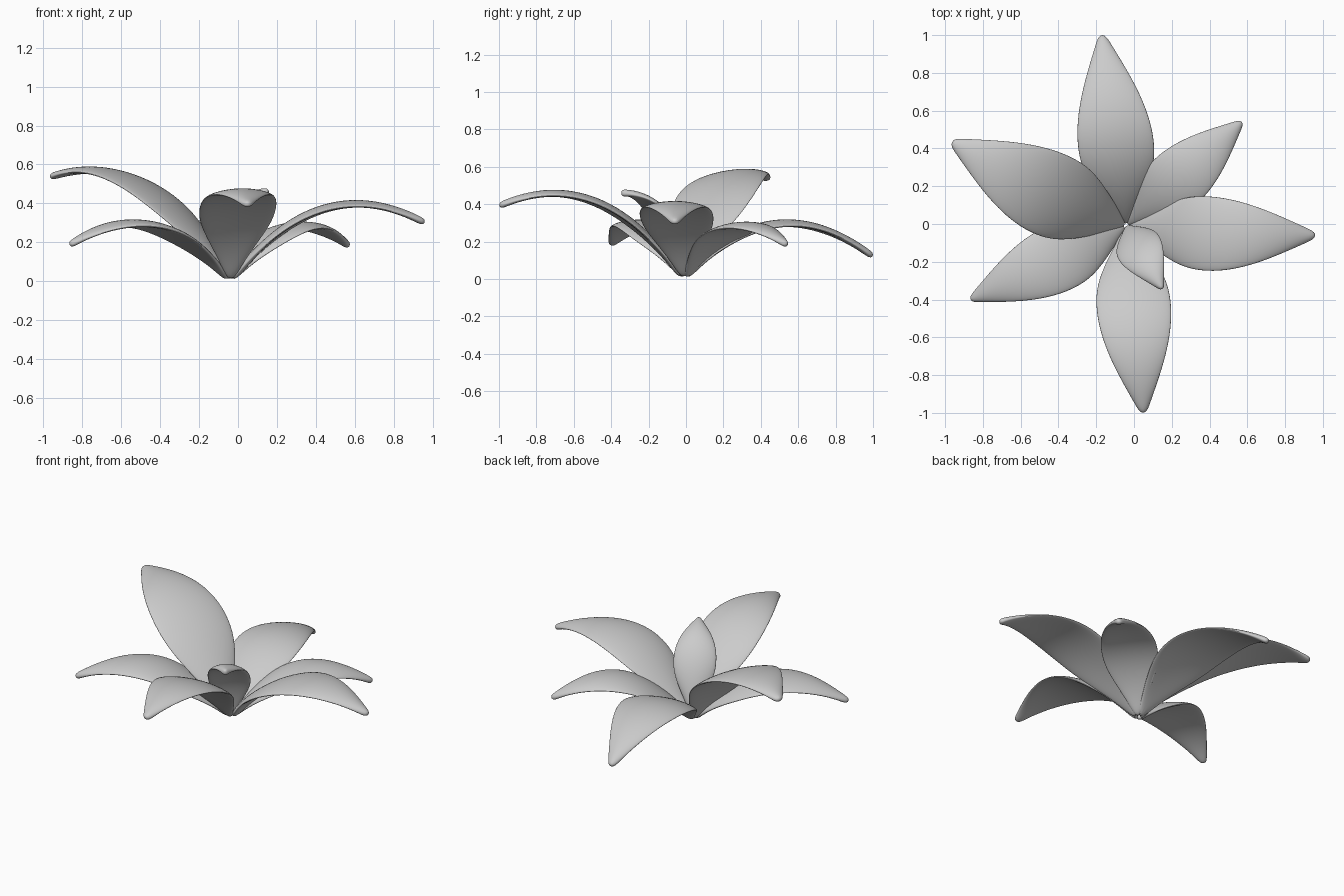
import bpy, bmesh, math
from mathutils import Vector

if "Cube" in bpy.data.objects:
    bpy.data.objects.remove(bpy.data.objects["Cube"])

BASE = Vector((-0.04, -0.01, 0.012))
# Half-width outline shared by every leaf: (position along leaf, fraction of full half-width)
OUTLINE = [(0, .09), (.08, .33), (.18, .65), (.3, .95), (.42, 1.03), (.54, .99),
           (.66, .85), (.77, .65), (.87, .42), (.95, .22), (1, .09)]
RING = 12
THICK = 0.019     # half thickness on the midrib
CAMBER = 0.022    # how far the leaf edges droop below the midrib


def leaf(name, tip, ctrl, half_width, bend=0.0):
    """Arching leaf from the crown to tip (x, y, z); ctrl = (reach fraction, height) of the arch;
    bend = sideways sweep of the middle, positive to the left of the leaf direction."""
    reach = Vector((tip[0] - BASE.x, tip[1] - BASE.y, 0))
    length = reach.length
    out = reach.normalized()
    side = Vector((-out.y, out.x, 0))
    up = Vector((0, 0, 1))
    start = 0.012
    cs, cz, ez = ctrl[0] * length, ctrl[1], tip[2] - BASE.z
    bm = bmesh.new()
    rings = []
    for t, w in OUTLINE:
        a, b, c = (1 - t) ** 2, 2 * t * (1 - t), t * t
        centre = BASE + out * (a * start + b * cs + c * length) + up * (b * cz + c * ez)
        centre += side * bend * math.sin(math.pi * t)
        tangent = (out * ((1 - t) * (cs - start) + t * (length - cs))
                   + up * ((1 - t) * cz + t * (ez - cz))).normalized()
        normal = tangent.cross(side).normalized()
        ring = []
        for i in range(RING):
            ang = 2 * math.pi * i / RING
            u = math.cos(ang)
            drop = CAMBER * w * (u * u - .15)
            ring.append(bm.verts.new(centre + side * (u * w * half_width)
                                     + normal * (THICK * math.sin(ang) - drop)))
        rings.append(ring)
    for r0, r1 in zip(rings, rings[1:]):
        for i in range(RING):
            j = (i + 1) % RING
            bm.faces.new((r0[i], r1[i], r1[j], r0[j]))
    bm.faces.new(rings[0])
    bm.faces.new(rings[-1])
    bmesh.ops.recalc_face_normals(bm, faces=bm.faces)
    mesh = bpy.data.meshes.new(name)
    bm.to_mesh(mesh)
    bm.free()
    ob = bpy.data.objects.new(name, mesh)
    bpy.context.collection.objects.link(ob)
    # Soft organic surface
    sub = ob.modifiers.new("rounding", 'SUBSURF')
    sub.levels = sub.render_levels = 2
    for p in mesh.polygons:
        p.use_smooth = True
    return ob


# Six spreading leaves around the crown
leaf("back_leaf", (-0.17, 1.00, 0.12), (.465, .525), .207)
leaf("back_right_leaf", (0.57, 0.54, 0.18), (.48, .455), .168)
leaf("right_leaf", (0.96, -0.06, 0.30), (.46, .59), .203, -.02)
leaf("front_leaf", (0.05, -1.00, 0.39), (.46, .63), .203)
leaf("front_left_leaf", (-0.865, -0.40, 0.185), (.48, .475), .184)
leaf("back_left_leaf", (-0.965, 0.435, 0.535), (.44, .71), .232, .025)
# Small young leaf standing in the middle
leaf("young_leaf", (0.15, -0.345, 0.46), (.22, .46), .128)
